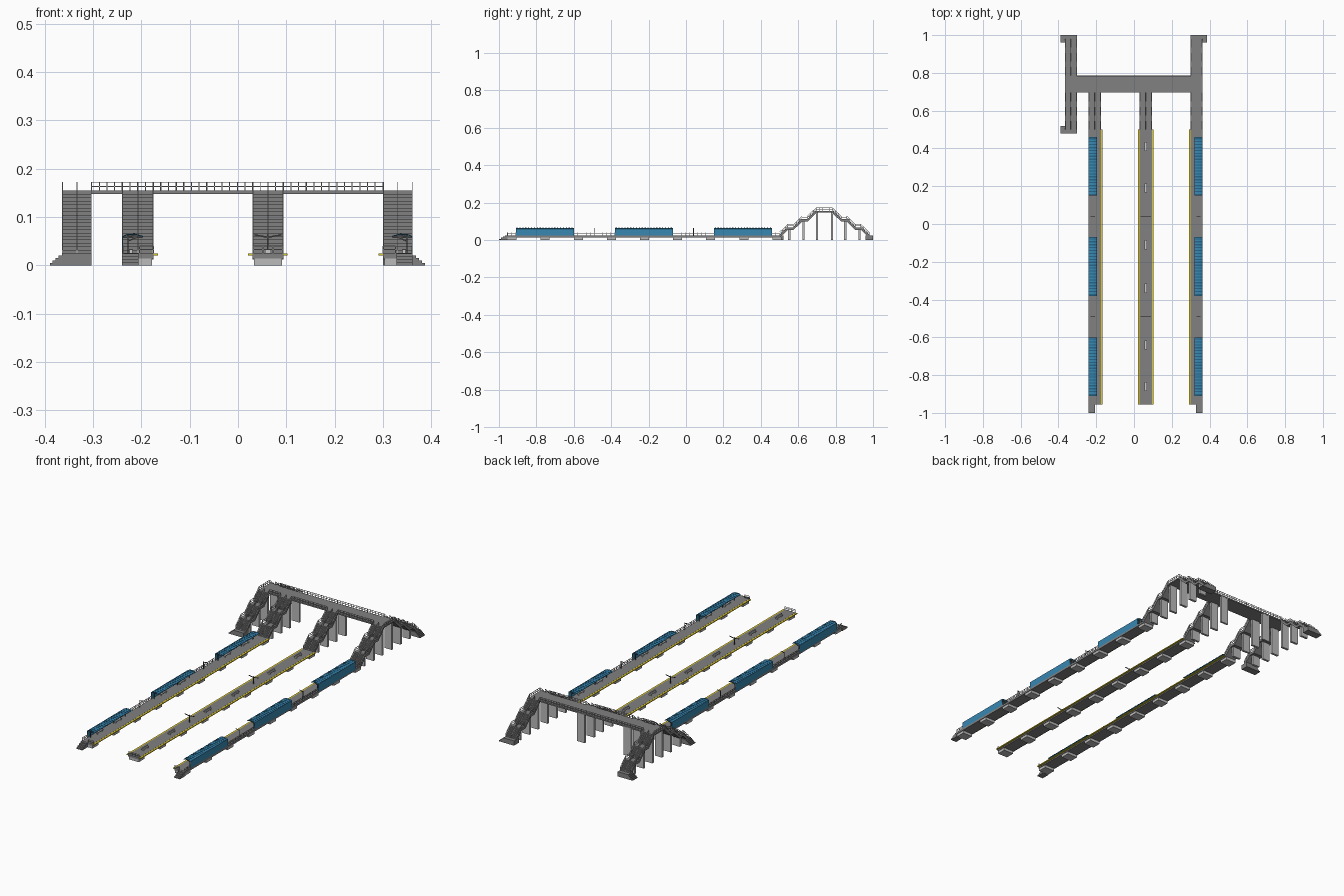
import bpy, bmesh
from mathutils import Vector, Matrix

if "Cube" in bpy.data.objects:
    bpy.data.objects.remove(bpy.data.objects["Cube"])


def material(name, rgb):
    m = bpy.data.materials.new(name)
    m.diffuse_color = (*rgb, 1)
    m.use_nodes = True
    m.node_tree.nodes["Principled BSDF"].inputs["Base Color"].default_value = m.diffuse_color
    return m


BLUE = material("blue_sheet", (0.04, 0.25, 0.45))
DARK_BLUE = material("dark_blue_rib", (0.02, 0.13, 0.25))
YELLOW = material("yellow_edge", (0.75, 0.6, 0.02))
WHITE = material("pale_bench", (0.75, 0.75, 0.73))
DARK = material("dark_metal", (0.09, 0.09, 0.09))
CONCRETE = material("concrete", (0.5, 0.5, 0.5))
STONE = material("grey_deck", (0.22, 0.22, 0.22))


def finish(bm, name, mat=None):
    bmesh.ops.recalc_face_normals(bm, faces=bm.faces)
    me = bpy.data.meshes.new(name)
    bm.to_mesh(me)
    bm.free()
    ob = bpy.data.objects.new(name, me)
    bpy.context.collection.objects.link(ob)
    if mat:
        me.materials.append(mat)
    return ob


def box(bm, x0, x1, y0, y1, z0, z1):
    mid = Vector(((x0 + x1) / 2, (y0 + y1) / 2, (z0 + z1) / 2))
    size = Matrix.Diagonal((abs(x1 - x0), abs(y1 - y0), abs(z1 - z0), 1))
    bmesh.ops.create_cube(bm, size=1, matrix=Matrix.Translation(mid) @ size)


def beam(bm, p, q, t=0.0025):
    p, q = Vector(p), Vector(q)
    d = q - p
    rot = d.to_track_quat('Z', 'Y').to_matrix().to_4x4()
    bmesh.ops.create_cube(bm, size=1, matrix=Matrix.Translation((p + q) / 2) @ rot
                          @ Matrix.Diagonal((t, t, d.length, 1)))


def prism(bm, profile, axis, a, b):
    """Extrude a 2D profile: along x it is (y, z), along y it is (x, z)."""
    put = (lambda u, v: (a, u, v)) if axis == 'x' else (lambda u, v: (u, a, v))
    f = bm.faces.new([bm.verts.new(put(u, v)) for u, v in profile])
    ext = bmesh.ops.extrude_face_region(bm, geom=[f])
    move = Vector((b - a, 0, 0)) if axis == 'x' else Vector((0, b - a, 0))
    bmesh.ops.translate(bm, vec=move, verts=[v for v in ext['geom'] if isinstance(v, bmesh.types.BMVert)])


def railing(bm, p, q, height=0.017, spacing=0.022):
    """Straight fence with posts, a middle bar and a top bar."""
    p, q = Vector(p), Vector(q)
    n = max(1, round((q - p).length / spacing))
    for h in (height * 0.5, height):
        beam(bm, p + Vector((0, 0, h)), q + Vector((0, 0, h)), 0.002)
    for i in range(n + 1):
        r = p.lerp(q, i / n)
        beam(bm, r, r + Vector((0, 0, height)), 0.002)


TOP = 0.025
Y0, Y1 = -0.955, 0.50
SHELTERS = [(-0.91, -0.60), (-0.38, -0.07), (0.15, 0.46)]
SIGNS = (-0.49, 0.04)


def platform(name, x0, x1):
    bm = bmesh.new()
    box(bm, x0, x1, Y0, Y1, 0.014, TOP)
    finish(bm, name + "_deck", STONE)
    bm = bmesh.new()
    for i in range(9):
        y = -0.93 + 0.177 * i
        box(bm, x0 + 0.003, x1 - 0.003, y - 0.024, y + 0.024, 0, 0.016)
    finish(bm, name + "_piers", CONCRETE)


def edge_strip(name, x0, x1):
    bm = bmesh.new()
    box(bm, x0, x1, Y0, Y1, 0.0205, 0.0245)
    finish(bm, name, YELLOW)


def side_platform(name, outer, inner):
    """Platform with shelters along its outer edge; s points inwards."""
    s = 1 if inner > outer else -1
    platform(name, min(outer, inner), max(outer, inner))
    edge_strip(name + "_yellow_edge", inner, inner + s * 0.009)
    # shelters
    sheet, ribs, frame, seats = (bmesh.new() for _ in range(4))
    roof = [(0, 0.059), (0.010, 0.0635), (0.026, 0.0645), (0.043, 0.060)]
    for a, b in SHELTERS:
        box(sheet, outer, outer + s * 0.002, a, b, 0.020, 0.060)
        prof = [(outer + s * u, z - 0.0015) for u, z in roof]
        prof += [(outer + s * u, z) for u, z in reversed(roof)]
        prism(sheet, prof, 'y', a, b)
        for i in range(20):
            y = a + (b - a) * (i + 0.25) / 20
            up = [(u, z + 0.001) for u, z in prof]
            prism(ribs, up, 'y', y, y + 0.006)
        for i in range(4):
            y = a + 0.01 + (b - a - 0.02) * i / 3
            x = outer + s * 0.012
            beam(frame, (x, y, TOP), (x, y, 0.062))
            beam(frame, (x, y, 0.050), (outer + s * 0.036, y, 0.060))
            beam(frame, (outer + s * 0.002, y, 0.058), (outer + s * 0.042, y, 0.058))
        for k in (0.25, 0.75):
            y = a + (b - a) * k
            box(seats, outer + s * 0.014, outer + s * 0.022, y - 0.025, y + 0.025, 0.032, 0.034)
            for d in (-0.02, 0.02):
                box(seats, outer + s * 0.015, outer + s * 0.021, y + d - 0.001, y + d + 0.001, TOP, 0.032)
    finish(sheet, name + "_shelter_sheets", BLUE)
    finish(ribs, name + "_shelter_roof_ribs", DARK_BLUE)
    finish(frame, name + "_shelter_frames", DARK)
    finish(seats, name + "_shelter_benches", WHITE)
    # outer fences, end fence and sign posts
    bm = bmesh.new()
    x = outer + s * 0.002
    for a, b in ((Y0, -0.91), (-0.60, -0.38), (-0.07, 0.15), (0.46, 0.50)):
        railing(bm, (x, a, TOP), (x, b, TOP), 0.015)
    railing(bm, (outer + s * 0.036, Y0 + 0.002, TOP), (inner, Y0 + 0.002, TOP), 0.015)
    finish(bm, name + "_fence", CONCRETE)
    bm = bmesh.new()
    for y in SIGNS:
        x = outer + s * 0.012
        beam(bm, (x, y, TOP), (x, y, 0.064))
        beam(bm, (x, y, 0.060), (x + s * 0.02, y, 0.064))
    finish(bm, name + "_lamp_posts", DARK)
    # end steps
    bm = bmesh.new()
    for i in range(4):
        y = -1 + 0.0112 * i
        box(bm, outer, outer + s * 0.034, y, Y0, 0.006 * i, 0.006 * (i + 1))
    finish(bm, name + "_end_steps", STONE)


side_platform("left_platform", -0.24, -0.175)
side_platform("right_platform", 0.362, 0.30)

# middle platform
platform("middle_platform", 0.03, 0.094)
edge_strip("middle_left_yellow_edge", 0.021, 0.03)
edge_strip("middle_right_yellow_edge", 0.094, 0.103)
bm = bmesh.new()
for y in (0.41, 0.19, -0.11, -0.34, -0.64, -0.86):
    box(bm, 0.055, 0.069, y - 0.024, y + 0.024, 0.032, 0.034)
    box(bm, 0.061, 0.063, y - 0.024, y + 0.024, 0.032, 0.041)
    for d in (-0.018, 0.018):
        box(bm, 0.056, 0.068, y + d - 0.001, y + d + 0.001, TOP, 0.032)
finish(bm, "middle_benches", WHITE)
bm = bmesh.new()
for y in SIGNS:
    beam(bm, (0.062, y, TOP), (0.062, y, 0.064), 0.003)
    for s in (-1, 1):
        beam(bm, (0.062, y, 0.058), (0.062 + s * 0.028, y, 0.063), 0.003)
finish(bm, "middle_lamp_posts", DARK)
bm = bmesh.new()
railing(bm, (0.031, Y0 + 0.002, TOP), (0.093, Y0 + 0.002, TOP), 0.015)
finish(bm, "middle_end_fence", CONCRETE)

# footbridge stairs: three flights with two landings
KEYS = [(0.50, 0.025), (0.545, 0.067), (0.575, 0.067), (0.62, 0.111),
        (0.65, 0.111), (0.695, 0.155)]
BRIDGE_Y = 0.74


def stairs(name, x0, x1, back=False, ground=0):
    fy = (lambda y: 2 * BRIDGE_Y - y) if back else (lambda y: y)
    prof = [KEYS[0]]
    for (ya, za), (yb, zb) in zip(KEYS, KEYS[1:]):
        n = 6 if zb > za else 1
        for i in range(n):
            z = za + (zb - za) * (i + 1) / n
            if n > 1:
                prof.append((ya + (yb - ya) * i / n, z))
            prof.append((ya + (yb - ya) * (i + 1) / n, z))
    prof += [(y, z - 0.013) for y, z in reversed(KEYS)]
    bm = bmesh.new()
    prism(bm, [(fy(y), z) for y, z in prof], 'x', x0, x1)
    if ground:  # bottom landing with steps turning outwards
        edge = x0 if ground < 0 else x1
        box(bm, x0, x1, fy(0.48), fy(0.52), 0, 0.025)
        for i in range(4):
            box(bm, edge, edge + ground * (0.025 - 0.006 * i), fy(0.48), fy(0.52),
                0.005 * i, 0.005 * (i + 1))
    finish(bm, name + "_steps", STONE)
    # side and centre handrails
    bm = bmesh.new()
    for x in (x0 + 0.001, (x0 + x1) / 2, x1 - 0.001):
        for (ya, za), (yb, zb) in zip(KEYS, KEYS[1:]):
            railing(bm, (x, fy(ya), za), (x, fy(yb), zb))
    finish(bm, name + "_handrails", CONCRETE)
    # wide thin columns
    bm = bmesh.new()
    for y, z in ((0.552, 0.055), (0.628, 0.10), (0.70, 0.15)):
        box(bm, x0 + 0.01, x1 - 0.01, fy(y - 0.006), fy(y + 0.006), 0, z)
    finish(bm, name + "_columns", CONCRETE)


stairs("left_street_front_stair", -0.365, -0.303, ground=-1)
stairs("left_street_back_stair", -0.365, -0.303, back=True, ground=-1)
stairs("right_street_back_stair", 0.30, 0.362, back=True, ground=1)
stairs("left_platform_stair", -0.24, -0.175)
stairs("middle_platform_stair", 0.03, 0.094)
stairs("right_platform_stair", 0.30, 0.362)

# footbridge deck and its fences
bm = bmesh.new()
box(bm, -0.365, 0.362, 0.695, 0.785, 0.148, 0.155)
finish(bm, "footbridge_deck", STONE)
bm = bmesh.new()
for a, b in ((-0.303, -0.24), (-0.175, 0.03), (0.094, 0.30)):
    railing(bm, (a, 0.697, 0.155), (b, 0.697, 0.155), 0.017, 0.016)
railing(bm, (-0.303, 0.783, 0.155), (0.30, 0.783, 0.155), 0.017, 0.016)
for x in (-0.364, 0.361):
    railing(bm, (x, 0.697, 0.155), (x, 0.783, 0.155), 0.017, 0.016)
finish(bm, "footbridge_fence", CONCRETE)
bm = bmesh.new()
for x0, x1 in ((-0.23, -0.185), (0.04, 0.084)):
    box(bm, x0, x1, 0.774, 0.784, 0, 0.149)
finish(bm, "footbridge_columns", CONCRETE)
